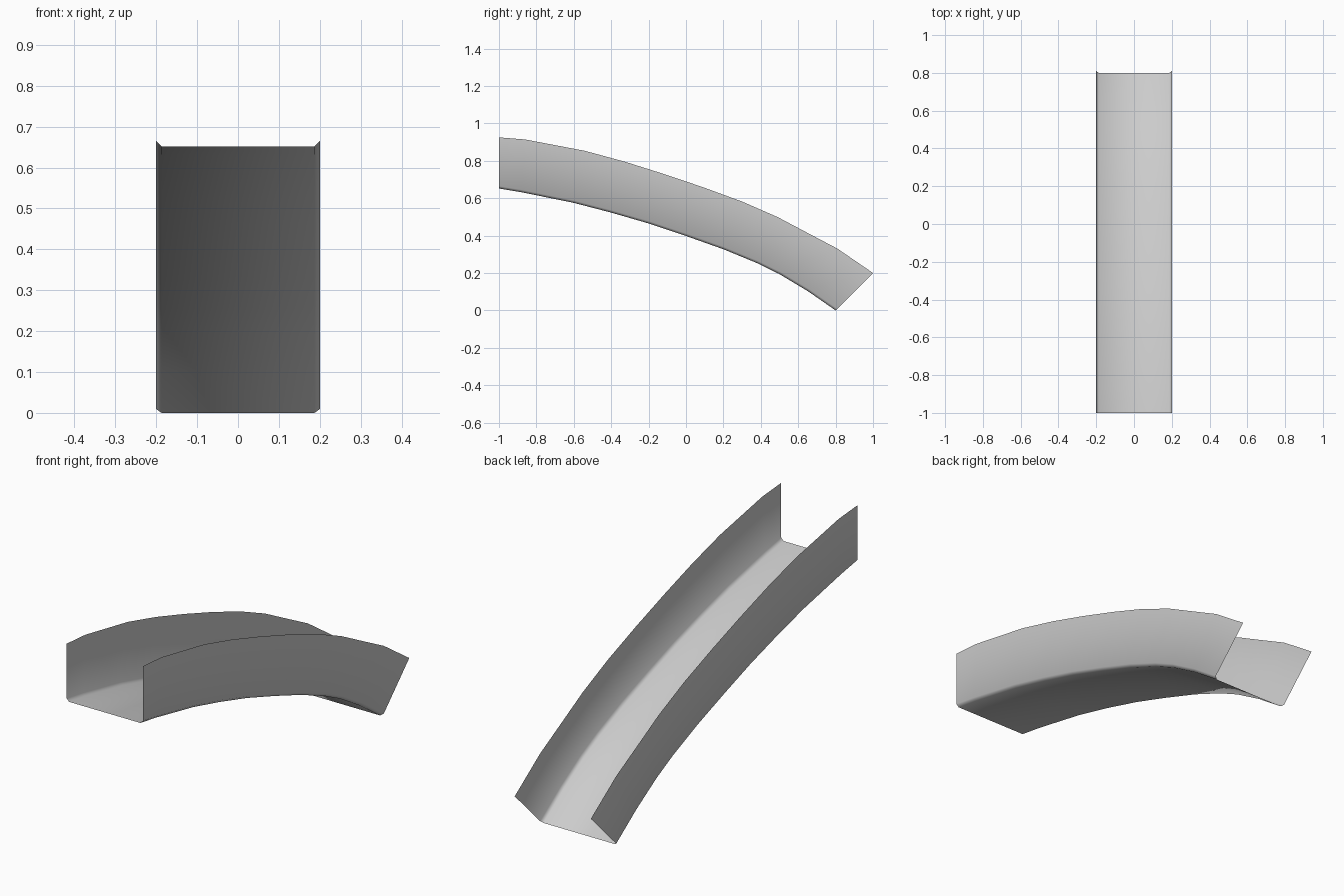
import bpy
import bmesh
from mathutils import Vector

if "Cube" in bpy.data.objects:
    bpy.data.objects.remove(bpy.data.objects["Cube"], do_unlink=True)

HALF_WIDTH = 0.2
CHAMFER = 0.013

# Side profile stations: floor (y, z) and wall rim (y, z)
STATIONS = [
    ((-1.0, 0.652), (-1.0, 0.925)),
    ((-0.88, 0.632), (-0.86, 0.914)),
    ((-0.60, 0.575), (-0.54, 0.853)),
    ((-0.40, 0.523), (-0.33, 0.796)),
    ((-0.20, 0.465), (-0.12, 0.730)),
    ((0.0, 0.398), (0.09, 0.659)),
    ((0.20, 0.327), (0.30, 0.582)),
    ((0.38, 0.253), (0.49, 0.499)),
    ((0.50, 0.194), (0.62, 0.430)),
    ((0.65, 0.104), (0.81, 0.330)),
    ((0.80, 0.0), (1.0, 0.2)),
]

# Plain grey sheet
grey = bpy.data.materials.new("light_grey")
grey.use_nodes = True
colour = (0.6, 0.6, 0.6, 1.0)
grey.diffuse_color = colour
grey.node_tree.nodes["Principled BSDF"].inputs["Base Color"].default_value = colour

# U-shaped section with chamfered corners, lofted along the stations
bm = bmesh.new()
rows = []
for floor, rim in STATIONS:
    low, high = Vector((0, *floor)), Vector((0, *rim))
    bend = low + (high - low).normalized() * CHAMFER
    half = [(HALF_WIDTH, high), (HALF_WIDTH, bend), (HALF_WIDTH - CHAMFER, low)]
    section = [(-x, p) for x, p in half] + half[::-1]
    rows.append([bm.verts.new((x, p.y, p.z)) for x, p in section])

for a, b in zip(rows, rows[1:]):
    for i in range(len(a) - 1):
        bm.faces.new((a[i], a[i + 1], b[i + 1], b[i])).smooth = True

mesh = bpy.data.meshes.new("curved_channel")
bm.to_mesh(mesh)
bm.free()
mesh.materials.append(grey)
channel = bpy.data.objects.new("curved_channel", mesh)
bpy.context.collection.objects.link(channel)
